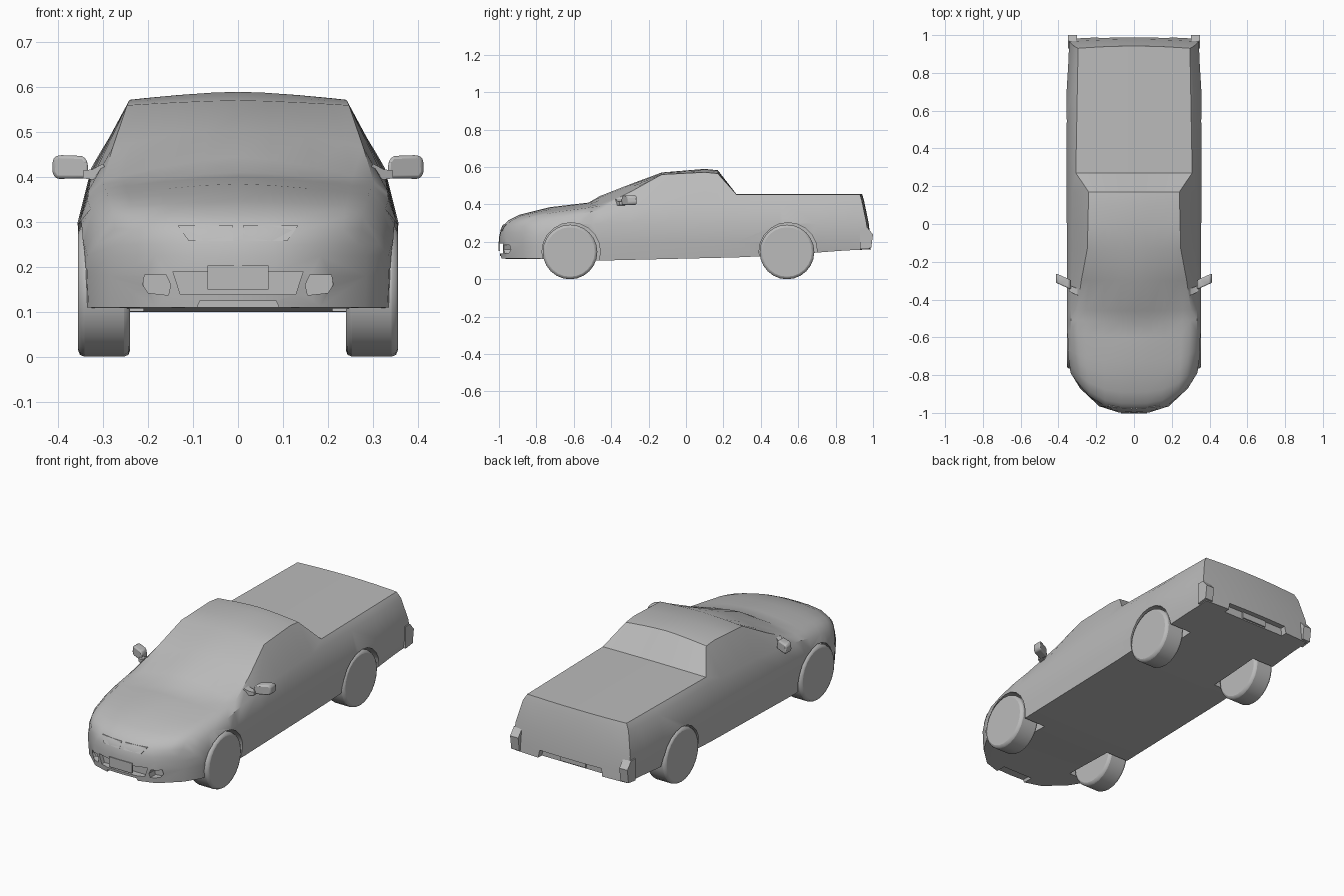
import bpy, bmesh, math
from mathutils import Matrix

cube = bpy.data.objects.get("Cube")
if cube:
    bpy.data.objects.remove(cube, do_unlink=True)

grey = bpy.data.materials.new("plain grey")
grey.use_nodes = True
grey.diffuse_color = (0.5, 0.5, 0.5, 1)
grey.node_tree.nodes["Principled BSDF"].inputs["Base Color"].default_value = grey.diffuse_color


def finish(name, bm, angle=35):
    """Turn a bmesh into a shaded object."""
    bmesh.ops.remove_doubles(bm, verts=bm.verts, dist=0.0005)
    bmesh.ops.recalc_face_normals(bm, faces=bm.faces)
    mesh = bpy.data.meshes.new(name)
    bm.to_mesh(mesh)
    bm.free()
    mesh.materials.append(grey)
    obj = bpy.data.objects.new(name, mesh)
    bpy.context.collection.objects.link(obj)
    shade(obj, angle)
    return obj


def activate(obj):
    bpy.ops.object.select_all(action="DESELECT")
    obj.select_set(True)
    bpy.context.view_layer.objects.active = obj


def shade(obj, angle):
    activate(obj)
    bpy.ops.object.shade_smooth_by_angle(angle=math.radians(angle))


def prism(name, outline, start, end, axis="y"):
    """Extrude an outline along y (outline in x, z) or along x (outline in y, z)."""
    bm = bmesh.new()
    place = (lambda a, b, d: (a, d, b)) if axis == "y" else (lambda a, b, d: (d, a, b))
    rings = [[bm.verts.new(place(a, b, d)) for a, b in outline] for d in (start, end)]
    for ring in rings:
        bm.faces.new(ring)
    n = len(outline)
    for i in range(n):
        j = (i + 1) % n
        bm.faces.new((rings[0][i], rings[0][j], rings[1][j], rings[1][i]))
    return finish(name, bm)


def drum(name, radius, x, y, z, width, sides):
    bm = bmesh.new()
    turn = Matrix.Translation((x, y, z)) @ Matrix.Rotation(math.pi / 2, 4, "Y")
    bmesh.ops.create_cone(bm, cap_ends=True, segments=sides, radius1=radius,
                          radius2=radius, depth=width, matrix=turn)
    return finish(name, bm)


def carve(target, cutter):
    cutter.hide_render = True
    activate(target)
    mod = target.modifiers.new("cut", "BOOLEAN")
    mod.operation, mod.solver, mod.object = "DIFFERENCE", "EXACT", cutter
    bpy.ops.object.modifier_apply(modifier=mod.name)
    bpy.data.objects.remove(cutter, do_unlink=True)


def mirrored(outline):
    return [(-a, b) for a, b in outline]


def along(points, y):
    """Piecewise linear profile."""
    for (a, p), (b, q) in zip(points, points[1:]):
        if y <= b:
            return p + (q - p) * max(0, (y - a) / (b - a))
    return points[-1][1]


# Body profiles along the length: heights of each level, then half widths
ridge = [(-1, .28), (-.95, .315), (-.89, .345), (-.73, .385), (-.52, .41), (-.46, .445),
         (-.14, .57), (.1, .59), (.17, .583), (.27, .455)]
edge_z = [(-1, .285), (-.93, .325), (-.85, .345), (-.43, .395), (-.13, .56),
          (.1, .572), (.17, .565), (.27, .453)]
belt_z = [(-1, .25), (-.89, .305), (-.43, .375), (-.1, .405), (.27, .42)]
waist_z = [(-1, .225), (-.85, .27), (-.6, .295), (.93, .3)]
mid_z = [(-1, .18), (.93, .21)]
sill_z = [(-1, .11), (-.73, .107), (-.46, .1), (.4, .12), (.93, .16)]
edge_x = [(-1, .275), (-.73, .29), (-.43, .303), (-.13, .247), (.17, .24), (.27, .308), (.93, .296)]
belt_x = [(-1, .315), (-.6, .335), (-.1, .327), (.7, .327), (.93, .315)]
waist_x = [(-1, .335), (-.73, .355), (.7, .357), (.93, .343)]
mid_x = [(-1, .336), (-.73, .35), (.7, .355), (.93, .342)]
sill_x = [(-1, .333), (-.73, .342), (.7, .342), (.93, .335)]
sweep = [(-1, .22), (-.89, .15), (-.73, .06), (-.5, .01), (-.2, 0)]
levels = list(zip((sill_z, mid_z, waist_z, belt_z, edge_z),
                  (sill_x, mid_x, waist_x, belt_x, edge_x)))
nose_shift = (.008, 0, 0, .006, .015)
tail_shift = (.05, .045, .035, .01, 0)
stations = [-1, -.95, -.89, -.8, -.73, -.6, -.52, -.46, -.3, -.13, 0, .1, .17, .27, .5, .7, .85, .93]
columns = (-1, -.85, -.55, -.25, 0, .25, .55, .85, 1)


def body_point(col, station, level):
    u, y = columns[col], stations[station]
    height, width = levels[level]
    x, z = u * along(width, y), along(height, y)
    if level == 4:
        z += (along(ridge, y) - z) * (1 - abs(u) ** 1.5)
    y += along(sweep, y) * abs(x / .34) ** 3
    if station == 0:
        y += nose_shift[level]
    if station == len(stations) - 1:
        y += tail_shift[level] + .012 * (1 - u * u)
    return x, y, z


def build_body():
    """Skin of a box grid bent into the car shape."""
    bm = bmesh.new()
    sizes = (len(columns) - 1, len(stations) - 1, len(levels) - 1)
    cache = {}

    def vert(key):
        if key not in cache:
            cache[key] = bm.verts.new(body_point(*key))
        return cache[key]

    for axis in range(3):
        a, b = [k for k in range(3) if k != axis]
        for side in (0, sizes[axis]):
            for i in range(sizes[a]):
                for j in range(sizes[b]):
                    quad = []
                    for di, dj in ((0, 0), (1, 0), (1, 1), (0, 1)):
                        key = [side] * 3
                        key[a], key[b] = i + di, j + dj
                        quad.append(vert(tuple(key)))
                    bm.faces.new(quad)
    return finish("body", bm)


body = build_body()

# Wheel wells and wheels
wheel_r = .146
for place, y in (("front", -.62), ("rear", .54)):
    for side, s in (("left", 1), ("right", -1)):
        carve(body, drum("well_cutter", .156, s * .33, y + .006, .147, .24, 20))
        wheel = drum(f"{place}_{side}_wheel", wheel_r, s * .298, y, wheel_r, .116, 24)
        bevel = wheel.modifiers.new("rounded rim", "BEVEL")
        bevel.width, bevel.segments, bevel.limit_method = .014, 2, "ANGLE"
        bevel.angle_limit = math.radians(40)

# Front bumper openings and rear bumper notch
intake = [(-.128, .138), (.128, .138), (.145, .19), (-.145, .19)]
carve(body, prism("intake_cutter", intake, -1.1, -.955))
fog = [(.155, .137), (.2, .142), (.212, .16), (.208, .182), (.16, .182), (.15, .16)]
for outline in (fog, mirrored(fog)):
    carve(body, prism("fog_cutter", outline, -1.1, -.925))
chin = [(-.1, .09), (.1, .09), (.085, .124), (-.085, .124)]
carve(body, prism("chin_cutter", chin, -1.1, -.93))
notch = [(-.2, .1), (.2, .1), (.185, .2), (-.185, .2)]
carve(body, prism("notch_cutter", notch, .955, 1.1))
shade(body, 35)

# Number plates
front_plate = [(-.068, .15), (.068, .15), (.068, .203), (-.068, .203)]
prism("front_plate", front_plate, -1.003, -.994)
rear_plate = [(-.075, .165), (.075, .165), (.075, .198), (-.075, .198)]
prism("rear_plate", rear_plate, .954, .963)

# Twin grille plates following the nose
grille = [(.011, .258), (.11, .258), (.134, .292), (.011, .292)]
for side, outline in (("left", grille), ("right", mirrored(grille))):
    plate = prism(f"{side}_grille", outline, -.006, .003)
    for v in plate.data.vertices:
        v.co.y += -.988 + .22 * abs(v.co.x / .34) ** 3 + max(0, v.co.z - .27) * .7

# Rear bumper corners
corner = [(.93, .16), (.99, .167), (1, .24), (.987, .255), (.968, .278), (.93, .278)]
for side, s in (("left", 1), ("right", -1)):
    prism(f"{side}_rear_bumper_corner", corner, s * .302, s * .35, "x")

# Door mirrors
stalk = [(.285, .39), (.345, .397), (.345, .415), (.325, .417), (.3, .43)]
housing = [(.333, .397), (.405, .396), (.414, .41), (.412, .442), (.4, .449), (.345, .447), (.335, .435)]
for side, s in (("left", 1), ("right", -1)):
    for part, outline, front, back in (("mirror_stalk", stalk, -.35, -.315),
                                       ("mirror", housing, -.335, -.285)):
        obj = prism(f"{side}_{part}", outline if s > 0 else mirrored(outline), front, back)
        for v in obj.data.vertices:
            v.co.y += (abs(v.co.x) - .36) * .45
        if part == "mirror":
            bevel = obj.modifiers.new("soft edge", "BEVEL")
            bevel.width, bevel.segments = .007, 2
